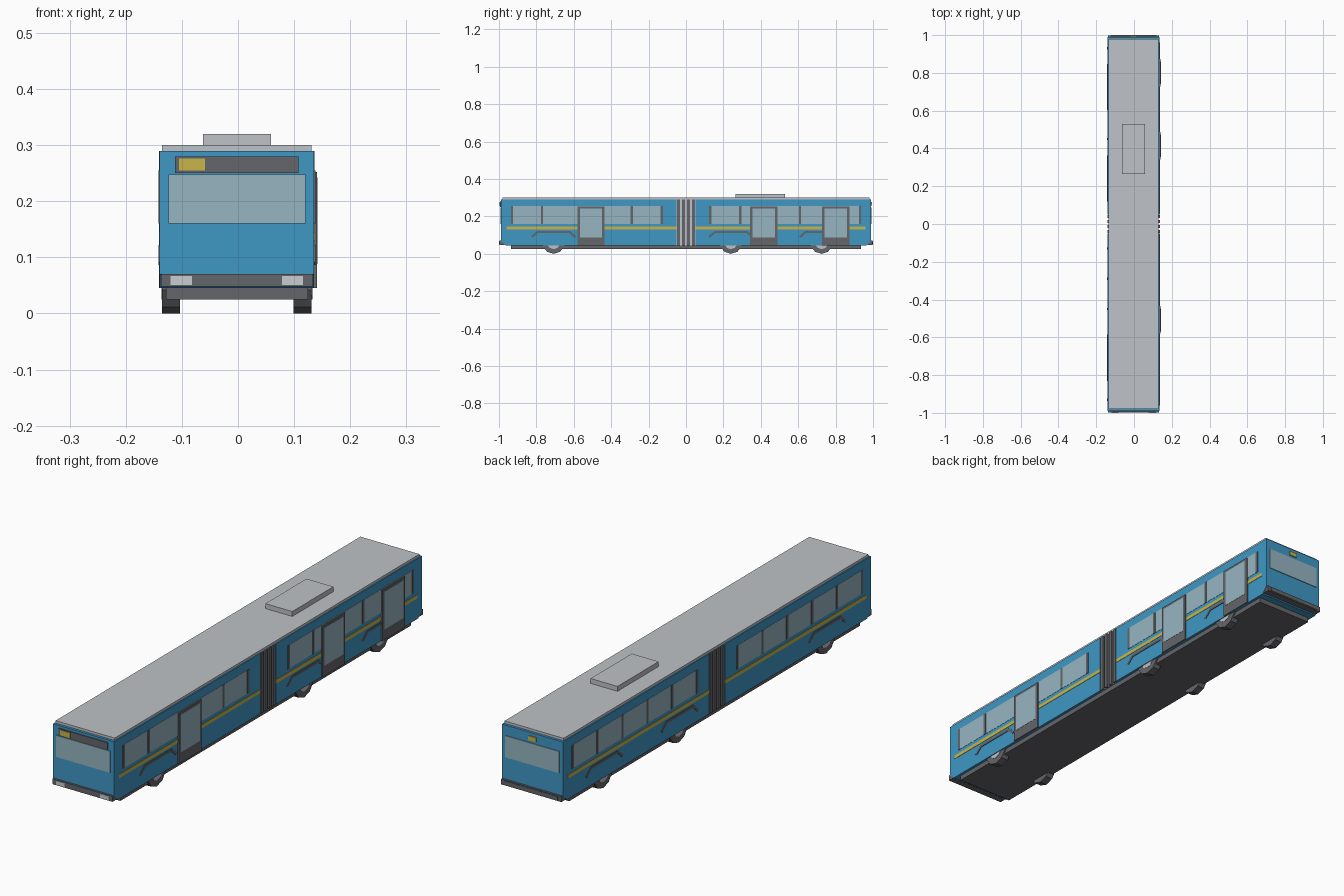
import bpy, bmesh, math

if "Cube" in bpy.data.objects:
    bpy.data.objects.remove(bpy.data.objects["Cube"])

CX = -0.002           # centre line of the body
HW = 0.1375           # half width of the body
END = 0.99            # half length of the body


def material(name, rgb):
    m = bpy.data.materials.new(name)
    m.diffuse_color = (*rgb, 1)
    m.use_nodes = True
    m.node_tree.nodes["Principled BSDF"].inputs["Base Color"].default_value = m.diffuse_color
    return m


BLUE = material("blue paint", (0.05, 0.31, 0.56))
DARK = material("dark grey", (0.13, 0.133, 0.145))
GLASS = material("pale glass", (0.305, 0.462, 0.533))
ROOF = material("light grey", (0.52, 0.54, 0.57))
YELLOW = material("yellow", (0.578, 0.462, 0.07))
LAMP = material("lamp white", (0.58, 0.61, 0.64))


def finish(name, bm, mat):
    bmesh.ops.recalc_face_normals(bm, faces=bm.faces)
    me = bpy.data.meshes.new(name)
    bm.to_mesh(me)
    bm.free()
    me.materials.append(mat)
    ob = bpy.data.objects.new(name, me)
    bpy.context.collection.objects.link(ob)
    return ob


def box(name, mat, x, y, z):
    """Box from (min, max) ranges; x is measured from the body centre line."""
    bm = bmesh.new()
    bmesh.ops.create_cube(bm, size=1)
    for v in bm.verts:
        for i, (a, b) in enumerate((x, y, z)):
            v.co[i] = a if v.co[i] < 0 else b
        v.co.x += CX
    return finish(name, bm, mat)


def prism(name, mat, x, yz):
    """Side-view outline extruded across x."""
    bm = bmesh.new()
    face = bm.faces.new([bm.verts.new((CX + x[0], y, z)) for y, z in yz])
    ext = bmesh.ops.extrude_face_region(bm, geom=[face])
    for v in ext["geom"]:
        if isinstance(v, bmesh.types.BMVert):
            v.co.x = CX + x[1]
    return finish(name, bm, mat)


def on_side(s, out, inner=0.003):
    """x range of a plate that stands proud of side s."""
    return tuple(sorted((s * (HW - inner), s * (HW + out))))


def on_end(s, out, inner=0.003):
    return tuple(sorted((s * (END - inner), s * (END + out))))


# Two body sections with sloped lower ends
for name, s in (("front_body", -1), ("rear_body", 1)):
    prism(name, BLUE, (-HW, HW),
          [(s * 0.05, 0.045), (s * 0.965, 0.045), (s * END, 0.07),
           (s * END, 0.29), (s * 0.05, 0.29)])

# Folding joint between the sections
box("joint_core", ROOF, (-0.131, 0.131), (-0.055, 0.055), (0.045, 0.29))
for i in range(4):
    y = -0.039 + i * 0.026
    box("joint_rib", DARK, (-HW - 0.001, HW + 0.001), (y - 0.008, y + 0.008), (0.045, 0.29))

# Chassis, roof and roof unit
box("chassis", DARK, (-0.1265, 0.1265), (-0.935, 0.935), (0.025, 0.046))
box("roof", ROOF, (-0.133, 0.133), (-0.98, 0.98), (0.289, 0.30))
box("roof_unit", ROOF, (-0.0605, 0.0605), (0.265, 0.53), (0.299, 0.32))

# Sides: windows, posts, stripe, wheel trims
WHEELS = (-0.708, 0.24, 0.725)
DOORS = (-0.508, 0.415, 0.80)
for s in (-1, 1):
    for start in (-0.935, 0.125):
        box("side_window", GLASS, on_side(s, 0.001), (start, start + 0.81), (0.16, 0.255))
        for i in range(6):
            y = start + 0.005 + i * 0.16
            if s > 0 and any(abs(y - d) < 0.11 for d in DOORS):
                continue
            box("window_post", DARK, on_side(s, 0.0025), (y - 0.006, y + 0.006), (0.16, 0.255))
    for a, b in ((-0.96, -0.05), (0.05, 0.96)):
        box("side_stripe", YELLOW, on_side(s, 0.0015), (a, b), (0.13, 0.145))
    for w in WHEELS:
        prism("wheel_trim", DARK, on_side(s, 0.0025),
              [(w - 0.122, 0.092), (w - 0.088, 0.122), (w + 0.088, 0.122), (w + 0.122, 0.092),
               (w + 0.112, 0.086), (w + 0.084, 0.111), (w - 0.084, 0.111), (w - 0.112, 0.086)])

# Doors on the right side
for d in DOORS:
    box("door_frame", DARK, on_side(1, 0.0055), (d - 0.073, d + 0.073), (0.045, 0.252))
    box("door_glass", GLASS, on_side(1, 0.0065), (d - 0.06, d + 0.06), (0.088, 0.242))

# Wheels with ten sides and hubs
for w in WHEELS:
    for s in (-1, 1):
        def ring(r):
            return [(w + r * math.sin(k * math.tau / 10), 0.06 - r * math.cos(k * math.tau / 10))
                    for k in range(10)]
        prism("wheel", DARK, tuple(sorted((s * 0.101, s * 0.133))), ring(0.06))
        prism("wheel_hub", ROOF, tuple(sorted((s * 0.12, s * 0.1345))), ring(0.035))

# Ends: bumper and window
for s, end in ((-1, "front"), (1, "rear")):
    box(end + "_bumper", DARK, (-0.1355, 0.1355), on_end(s, 0.008, 0.02), (0.048, 0.07))
    box(end + "_window", GLASS, (-0.122, 0.122), on_end(s, 0.003), (0.16, 0.248))

# Front sign and headlights, rear number plate
box("front_sign", DARK, (-0.11, 0.11), on_end(-1, 0.004), (0.25, 0.28))
box("sign_panel", YELLOW, (-0.103, -0.057), on_end(-1, 0.006), (0.255, 0.276))
box("rear_sign", YELLOW, (-0.018, 0.018), on_end(1, 0.004), (0.258, 0.276))
for s in (-1, 1):
    box("headlight", LAMP, tuple(sorted((s * 0.08, s * 0.118))), on_end(-1, 0.01), (0.051, 0.067))
box("rear_bumper_trim", DARK, (-0.12, 0.12), on_end(1, 0.01), (0.051, 0.067))
